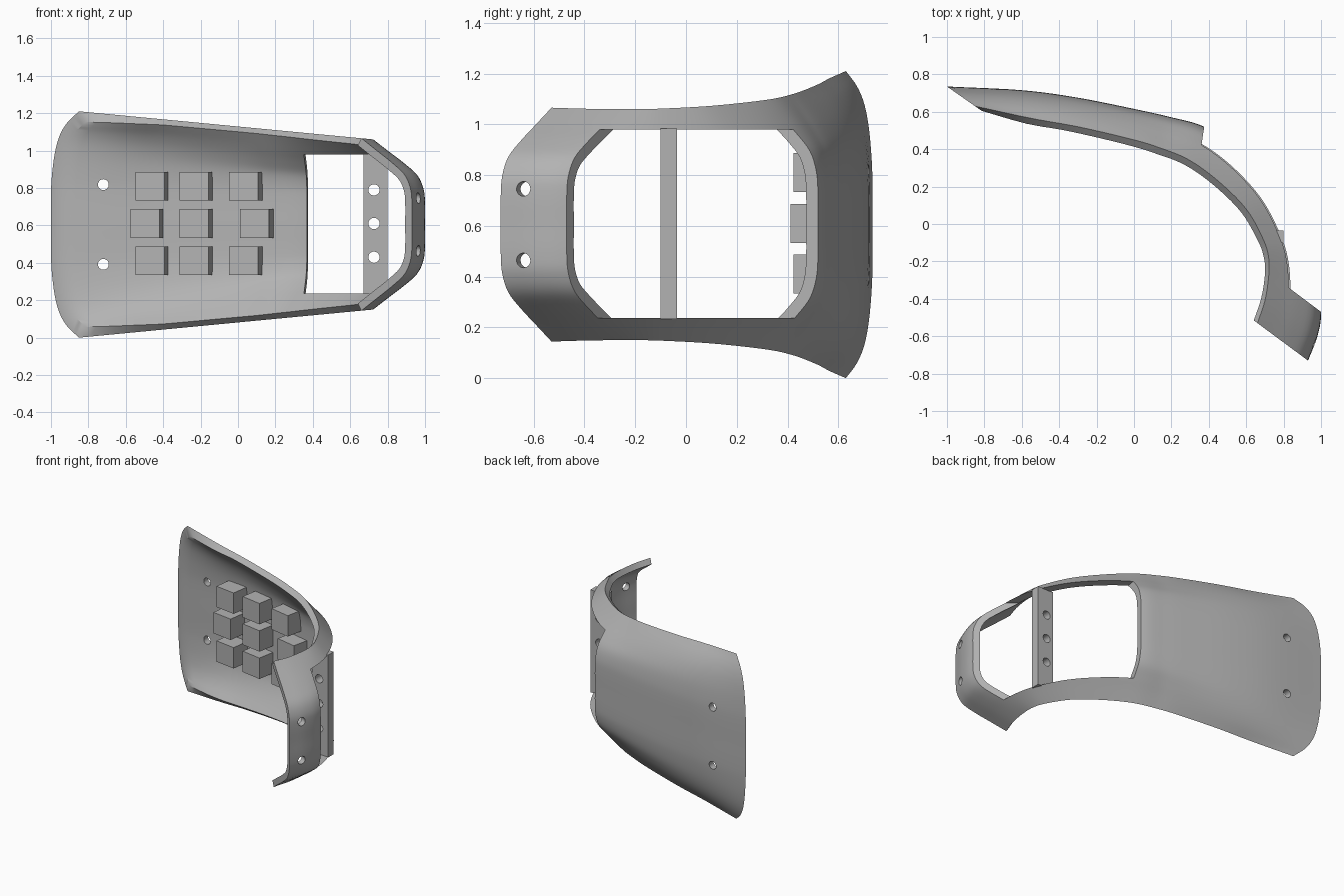
import bpy, bmesh, math
from mathutils import Vector, Matrix

if "Cube" in bpy.data.objects:
    bpy.data.objects.remove(bpy.data.objects["Cube"])

ZC = 0.605
grey = bpy.data.materials.new("light_grey")
grey.diffuse_color = (0.45, 0.45, 0.45, 1)
grey.use_nodes = True
grey.node_tree.nodes["Principled BSDF"].inputs["Base Color"].default_value = grey.diffuse_color


def spline(pts, per):
    """Catmull-Rom through pts, per steps in each span."""
    P = [Vector(p) for p in pts]
    P = [2 * P[0] - P[1]] + P + [2 * P[-1] - P[-2]]
    out = []
    for i in range(1, len(P) - 2):
        a, b, c, d = P[i - 1:i + 3]
        for k in range(per):
            u = k / per
            out.append(0.5 * (2 * b + (c - a) * u + (2 * a - 5 * b + 4 * c - d) * u * u
                              + (3 * b - a - 3 * c + d) * u ** 3))
    return out + [P[-2]]


def make(name, bm):
    bmesh.ops.recalc_face_normals(bm, faces=bm.faces)
    me = bpy.data.meshes.new(name)
    bm.to_mesh(me)
    bm.free()
    ob = bpy.data.objects.new(name, me)
    bpy.context.collection.objects.link(ob)
    me.materials.append(grey)
    return ob


def box(name, centre, size, angle=0):
    bm = bmesh.new()
    m = Matrix.Translation(centre) @ Matrix.Rotation(angle, 4, 'Z') @ Matrix.Diagonal((*size, 1))
    bmesh.ops.create_cube(bm, size=1, matrix=m)
    return make(name, bm)


def rod(centre, direction, r, length):
    bm = bmesh.new()
    rot = Vector(direction).to_track_quat('Z', 'Y').to_matrix().to_4x4()
    bmesh.ops.create_cone(bm, cap_ends=True, segments=24, radius1=r, radius2=r, depth=length,
                          matrix=Matrix.Translation(centre) @ rot)
    return make("cutter", bm)


def cut(ob, cutters):
    bpy.context.view_layer.objects.active = ob
    for c in cutters:
        c.hide_render = True
        m = ob.modifiers.new("cut", 'BOOLEAN')
        m.operation, m.solver, m.object = 'DIFFERENCE', 'EXACT', c
        bpy.ops.object.modifier_apply(modifier=m.name)
        bpy.data.objects.remove(c)


# Plan curves of the shell: spine (middle of the outside) and rim (outer edge of the flanges)
SPINE = [(-1, .735), (-.6, .715), (-.3, .675), (0, .615), (.2, .57), (.375, .52), (.58, .40),
         (.78, .20), (.92, -.05), (.98, -.25), (1, -.47), (.98, -.6), (.93, -.73)]
RIM = [(-.85, .63), (-.55, .565), (-.3, .52), (-.02, .455), (.13, .41), (.29, .345), (.45, .23),
       (.6, .08), (.69, -.08), (.72, -.18), (.72, -.28), (.70, -.41), (.66, -.53)]
# Half cross-sections (depth, height) at the wide and the narrow end
WIDE = [(0, 0), (0, .25), (.03, .42), (.13, .62), (.30, .78), (.58, .90), (1, 1)]
SLIM = [(0, 0), (0, .25), (.03, .42), (.15, .58), (.40, .72), (.70, .86), (1, 1)]


def full(half):
    return spline([(a, -b) for a, b in half[:0:-1]] + half, 4)


PER = 5
wide, slim = full(WIDE), full(SLIM)
bm = bmesh.new()
rings = []
for i, (c, r) in enumerate(zip(spline(SPINE, PER), spline(RIM, PER))):
    t = i / PER
    w = min(1, t / 4)
    th = 0.045 + 0.027 * max(0, 1 - t / 1.5)
    d = r - c
    depth, h = d.length, .605 - .0955 * (r.x + .85)
    d.normalize()
    sec = []
    for p, q in zip(wide, slim):
        m = p.lerp(q, w)
        sec.append(Vector((m.x * depth, m.y * h)))
    inner = []
    for k, p in enumerate(sec):
        tan = (sec[min(k + 1, len(sec) - 1)] - sec[max(k - 1, 0)]).normalized()
        inner.append(p + th * Vector((tan.y, -tan.x)))
    rings.append([bm.verts.new((c.x + d.x * s.x, c.y + d.y * s.x, ZC + s.y))
                  for s in sec + inner[::-1]])
n = len(rings[0])
for A, B in zip(rings, rings[1:]):
    for k in range(n):
        bm.faces.new((A[k], A[(k + 1) % n], B[(k + 1) % n], B[k]))
for R in (rings[0], rings[-1]):
    for k in range(n // 2 - 1):
        bm.faces.new((R[k], R[k + 1], R[n - 2 - k], R[n - 1 - k]))
shell = make("curved_shell", bm)

# Window through the bend
bm = bmesh.new()
plan = [(.39, .62), (.34, .28), (.6, -.17), (1.2, -.62), (1.3, .6)]
lo = [bm.verts.new((x, y, .237)) for x, y in plan]
hi = [bm.verts.new((x, y, .98)) for x, y in plan]
bm.faces.new(lo)
bm.faces.new(hi)
for k in range(5):
    bm.faces.new((lo[k], lo[(k + 1) % 5], hi[(k + 1) % 5], hi[k]))
window = make("cutter", bm)

# Screw holes at both ends
holes = [rod((-.72, .7, ZC + s * .213), (0, 1, 0), .029, .4) for s in (-1, 1)]
holes += [rod((.95, -.635, ZC + s * .141), (.93, -.36, 0), .029, .3) for s in (-1, 1)]
cut(shell, [window] + holes)
bpy.ops.object.select_all(action='DESELECT')
shell.select_set(True)
bpy.context.view_layer.objects.active = shell
bpy.ops.object.shade_smooth_by_angle(angle=math.radians(32))

# Upright bar across the window
bar = box("window_bar", (.735, -.067, .608), (.13, .065, .75))
cut(bar, [rod((.727, -.067, z), (0, 1, 0), .03, .3) for z in (.43, .61, .79)])

# Pads on the inside wall, turned to follow it
for z, xs in ((.81, (-.47, -.235, .03)), (.61, (-.497, -.235, .088)), (.41, (-.47, -.235, .03))):
    for x in xs:
        wall = .57 - .19 * x - .06 * x * x
        ang = -math.atan(.20 + .12 * x)
        back = Vector((-math.sin(ang), math.cos(ang), 0))
        front = Vector((x, wall - .125, z))
        box("inner_pad", front + back * .07, (.157, .14, .153), ang)
